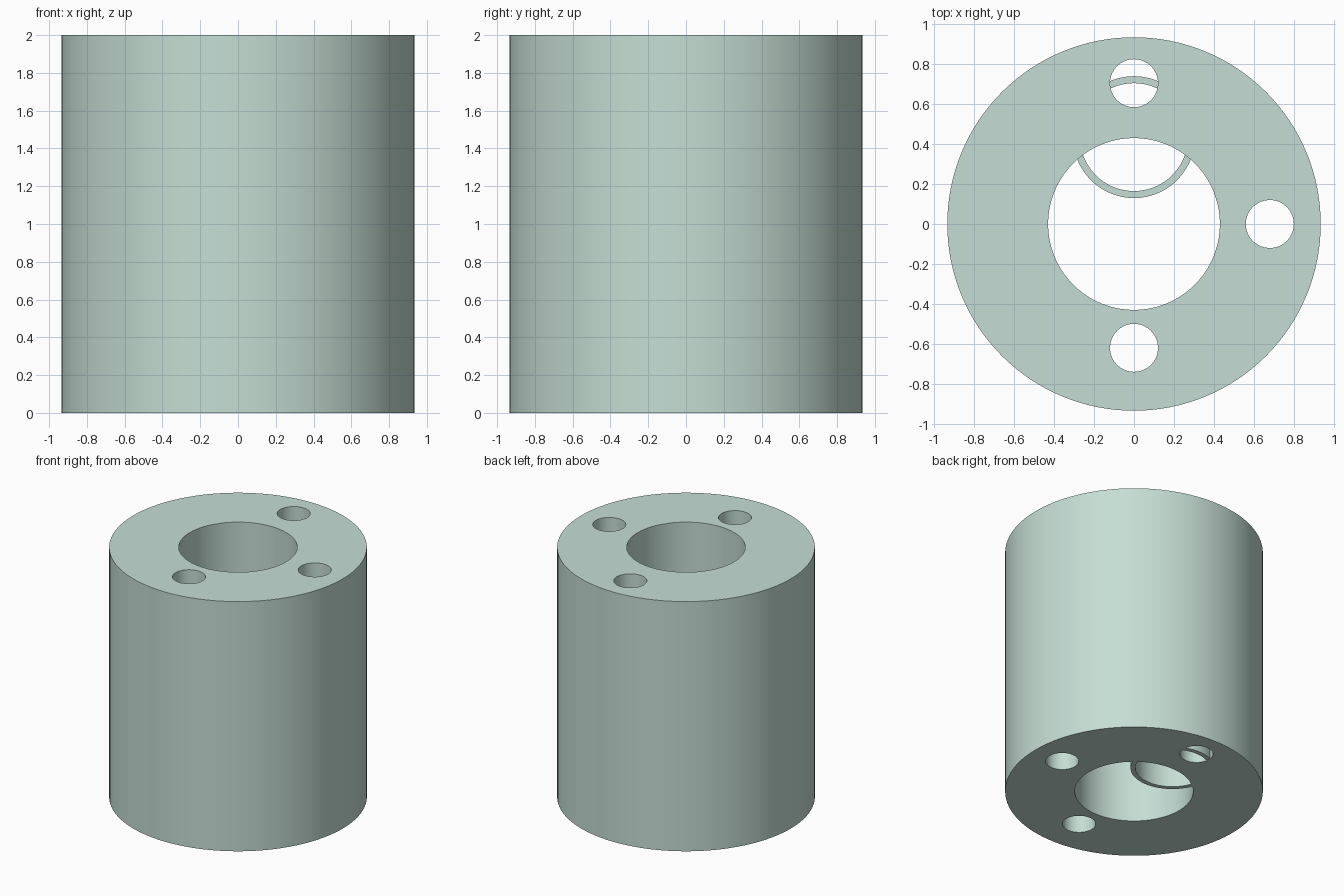
import bpy
import math

if "Cube" in bpy.data.objects:
    bpy.data.objects.remove(bpy.data.objects["Cube"])

SIDES = 128
mint = bpy.data.materials.new("pale_mint")
mint.diffuse_color = (0.56, 0.73, 0.66, 1.0)
mint.use_nodes = True
mint.node_tree.nodes["Principled BSDF"].inputs["Base Color"].default_value = mint.diffuse_color


def cylinder(name, x, y, radius, z0, z1, sides=SIDES):
    bpy.ops.mesh.primitive_cylinder_add(vertices=sides, radius=radius, depth=z1 - z0,
                                        location=(x, y, (z0 + z1) / 2))
    obj = bpy.context.object
    obj.name = name
    return obj


def drill(target, x, y, radius, sides=SIDES):
    """Cut a vertical through hole and discard the cutter."""
    cutter = cylinder("hole_cutter", x, y, radius, -0.5, 2.5, sides)
    cutter.hide_render = True
    mod = target.modifiers.new("hole", 'BOOLEAN')
    mod.operation = 'DIFFERENCE'
    mod.solver = 'EXACT'
    mod.object = cutter
    bpy.context.view_layer.objects.active = target
    bpy.ops.object.modifier_apply(modifier=mod.name)
    bpy.data.objects.remove(cutter, do_unlink=True)


def finish(obj):
    bpy.ops.object.select_all(action='DESELECT')
    obj.select_set(True)
    bpy.context.view_layer.objects.active = obj
    bpy.ops.object.shade_smooth_by_angle(angle=math.radians(30))
    obj.data.materials.clear()
    obj.data.materials.append(mint)


# Main cylinder with the wide bore and three small holes
body = cylinder("body", 0, 0, 0.935, 0, 2)
drill(body, 0, 0, 0.43)
for x, y in ((0, 0.705), (0.68, 0), (0, -0.62)):
    drill(body, x, y, 0.12, 64)
finish(body)

# Thin off-centre tube inside, crossing the bore and the rear hole
tube = cylinder("inner_tube", 0, 0.435, 0.305, 0.003, 1.0)
drill(tube, 0, 0.435, 0.27)
finish(tube)
